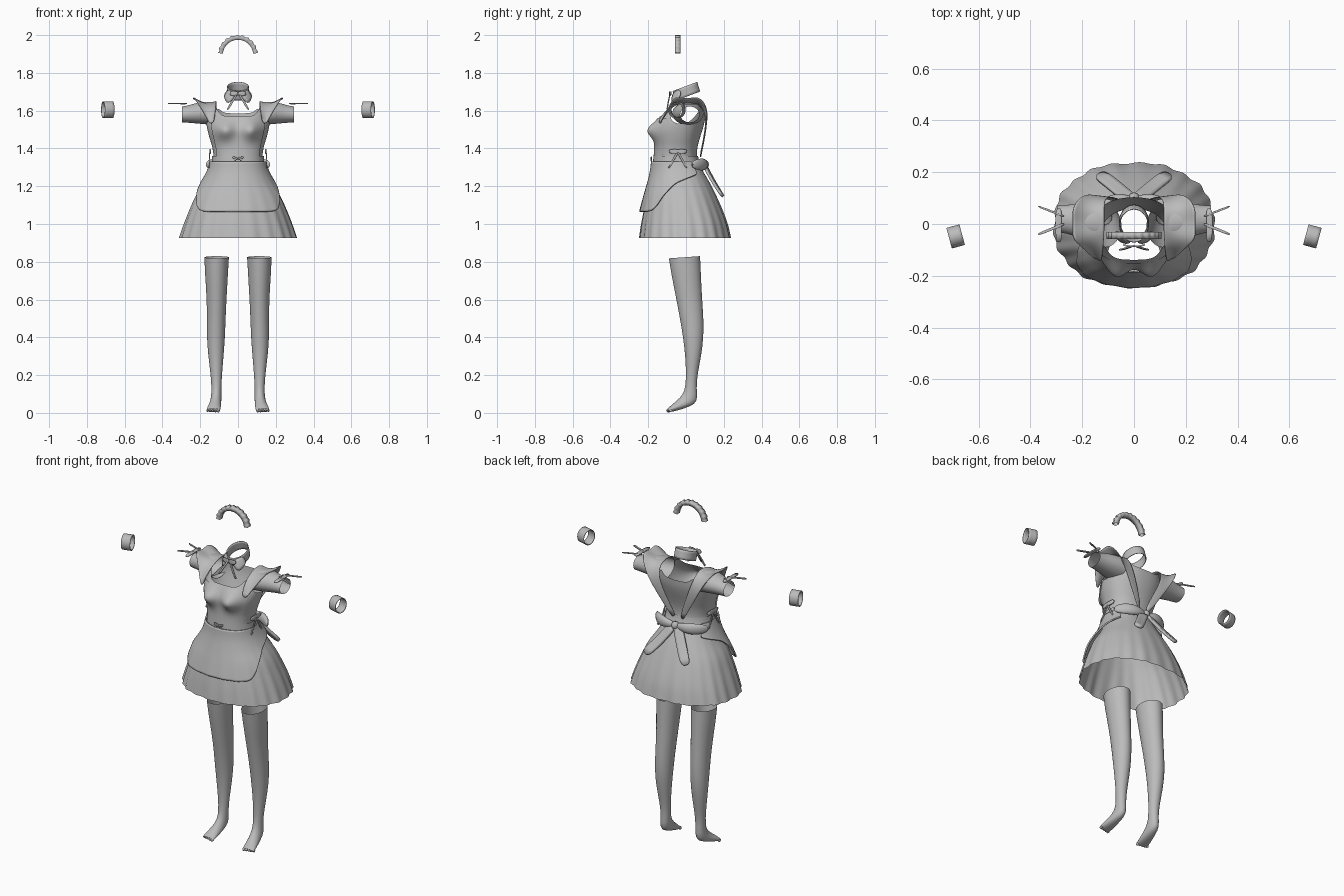
import bpy, math
from mathutils import Vector as V

if "Cube" in bpy.data.objects:
    bpy.data.objects.remove(bpy.data.objects["Cube"])

grey = bpy.data.materials.new("plain_grey")
grey.diffuse_color = (0.5, 0.5, 0.5, 1)
grey.use_nodes = True
grey.node_tree.nodes["Principled BSDF"].inputs["Base Color"].default_value = grey.diffuse_color


def sheet(name, rows, closed=False, mirror=False, sub=1, thick=0):
    """Grid surface through rows of points; closed joins each row into a ring."""
    n = len(rows[0])
    faces = []
    for i in range(len(rows) - 1):
        for j in range(n if closed else n - 1):
            k = (j + 1) % n
            faces.append((i * n + j, i * n + k, (i + 1) * n + k, (i + 1) * n + j))
    me = bpy.data.meshes.new(name)
    me.from_pydata([tuple(p) for r in rows for p in r], [], faces)
    me.materials.append(grey)
    ob = bpy.data.objects.new(name, me)
    bpy.context.collection.objects.link(ob)
    for p in me.polygons:
        p.use_smooth = True
    if sub:
        ob.modifiers.new("smooth", 'SUBSURF').levels = sub
        ob.modifiers["smooth"].render_levels = sub
    if thick:
        m = ob.modifiers.new("thickness", 'SOLIDIFY')
        m.thickness, m.offset = thick, 0
    if mirror:
        ob.modifiers.new("mirror", 'MIRROR').merge_threshold = 0.0001
    return ob


def ring(c, a, b, n=16):
    """Ellipse around c with half-axis vectors a and b."""
    c, a, b = V(c), V(a), V(b)
    return [c + a * math.cos(t) + b * math.sin(t)
            for t in (2 * math.pi * i / n for i in range(n))]


def ribbon(name, path, width, mirror=True, thick=0.006, sub=1):
    """Flat band: path of centre points, width is the half-width vector."""
    w = V(width)
    return sheet(name, [[V(p) - w, V(p), V(p) + w] for p in path], False, mirror, sub, thick)


def lookup(table, x, smooth=True):
    """Interpolate the columns of a table at x."""
    x = min(max(x, table[0][0]), table[-1][0])
    i = next(i for i in range(len(table) - 1) if x <= table[i + 1][0])
    a, b = table[i], table[i + 1]
    p, q = table[max(i - 1, 0)], table[min(i + 2, len(table) - 1)]
    h = b[0] - a[0]
    t = (x - a[0]) / h
    out = []
    for k in range(1, len(a)):
        if not smooth:
            out.append(a[k] + (b[k] - a[k]) * t)
            continue
        m0 = (b[k] - p[k]) / (b[0] - p[0]) * h
        m1 = (q[k] - a[k]) / (q[0] - a[0]) * h
        out.append((2*t**3 - 3*t*t + 1) * a[k] + (t**3 - 2*t*t + t) * m0
                   + (3*t*t - 2*t**3) * b[k] + (t**3 - t*t) * m1)
    return out


# Dress silhouette: height, half width, front y, back y
BODY = [(.925, .31, -.245, .237), (1.0, .285, -.235, .22), (1.07, .258, -.222, .195),
        (1.15, .222, -.203, .16), (1.22, .175, -.185, .125), (1.28, .145, -.172, .09),
        (1.34, .13, -.167, .06), (1.4, .135, -.163, .06), (1.46, .152, -.163, .075),
        (1.5, .162, -.165, .088), (1.55, .168, -.148, .1), (1.62, .15, -.11, .105)]


def body(phi, z, off=0.0):
    """Point on the dress; phi = 0 faces front."""
    w, yf, yb = lookup(BODY, z)
    cy, ry = (yf + yb) / 2, (yb - yf) / 2
    s, c = math.sin(phi), math.cos(phi)
    s, c = (math.copysign(abs(v) ** 0.9, v) for v in (s, c))
    x, y = (w + off) * s, cy - (ry + off) * c
    if c > 0:  # bust
        y -= .046 * math.exp(-((abs(x) - .07) / .045) ** 2 - ((z - 1.495) / .045) ** 2)
    k = max(0, (1.27 - z) / .345)  # pleats deepen towards the hem
    f = 1 + k * (.014 * math.sin(22 * phi + 3 * z) + .008 * math.sin(9 * phi + 1))
    return V((x * f, cy + (y - cy) * f, z))


def lin(a, b, n):
    return [a + (b - a) * i / (n - 1) for i in range(n)]


# Skirt and bodice with armholes and low neckline
ANG = [2 * math.pi * i / 132 for i in range(132)]
sheet("skirt", [[body(p, z) for p in ANG] for z in lin(.925, 1.34, 18)], True, sub=0)
NECK = [(0, 1.57), (.5, 1.575), (.85, 1.61), (1.1, 1.56), (1.4, 1.535), (1.8, 1.535),
        (2.1, 1.57), (2.4, 1.61), (2.7, 1.59), (3.15, 1.585)]


def neck(p):
    return lookup(NECK, min(p, 2 * math.pi - p))[0]


sheet("bodice", [[body(p, 1.34 + (neck(p) - 1.34) * v) for p in ANG[::2]]
                 for v in lin(0, 1, 14)], True)
sheet("waistband", [[body(p, z, .007) for p in ANG[::2]] for z in (1.31, 1.335, 1.36)], True)

# Apron: skirt panel with curved hem, and bib
HEM = [(0, 1.065), (.75, 1.07), (.93, 1.1), (1.1, 1.15), (1.5, 1.22), (2.2, 1.265)]
PA = lin(-2.2, 2.2, 61)


def apron_row(v):
    out = []
    for p in PA:
        h = lookup(HEM, abs(p))[0]
        out.append(body(p, h + (1.33 - h) * v, .014 + .006 * (1 - v)))
    return out


sheet("apron_skirt", [apron_row(v) for v in lin(0, 1, 14)], sub=1, thick=.008)
sheet("apron_bib", [[body(p, z, .006) for p in lin(-.95, .95, 25)]
                    for z in lin(1.33, 1.56, 12)])

# Sleeves
SLEEVE = [(.125, .01, 1.585, .085, .062), (.17, .01, 1.588, .08, .062),
          (.22, .015, 1.587, .066, .056), (.26, .018, 1.582, .056, .047),
          (.297, .02, 1.58, .052, .043)]
sheet("sleeve", [ring((x, y, z), (0, ry, 0), (0, 0, rz)) for x, y, z, ry, rz in SLEEVE],
      True, True)

# Shoulder frills running over the shoulder and down the back: inner, outer edge
FRILL = [((.125, -.145, 1.55), (.16, -.13, 1.55)), ((.12, -.1, 1.61), (.2, -.09, 1.62)),
         ((.115, -.04, 1.64), (.24, -.06, 1.682)), ((.115, .0, 1.65), (.235, .005, 1.655)),
         ((.115, .05, 1.65), (.24, .065, 1.682)), ((.115, .1, 1.61), (.2, .115, 1.62)),
         ((.085, .108, 1.52), (.15, .112, 1.53)), ((.015, .075, 1.37), (.05, .08, 1.37))]
sheet("shoulder_frill", [[V(a).lerp(V(b), t) + V((0, 0, -.02 * math.sin(math.pi * t)))
                          for t in (0, .33, .67, 1)] for a, b in FRILL], False, True, 2, .004)

# Sleeve ribbons
ribbon("sleeve_ribbon_band", [(.29, -.07, 1.635), (.292, 0, 1.637), (.29, .06, 1.635)], (.012, 0, 0))
for nm, y0, y1 in (("front", .0, -.04), ("back", .03, .068)):
    ribbon("sleeve_ribbon_tail_" + nm, [(.27, y0, 1.637), (.32, (y0 + y1) / 2, 1.637),
                                        (.37, y1, 1.637)], (.002, .005, 0))

# Back bow with puffed loops, knot and tails
LOOP = [(.005, .095, .012, .01), (.04, .1, .024, .018), (.09, .095, .034, .022),
        (.14, .065, .032, .022), (.165, .04, .02, .014), (.17, .035, .004, .003)]
sheet("back_bow_loop", [ring((x, y, 1.315), (0, ry, 0), (0, 0, rz), 12)
                        for x, y, rz, ry in LOOP], True, True)
sheet("back_bow_knot", [ring((0, .1, z), (r, 0, 0), (0, r, 0), 10)
                        for z, r in ((1.29, .004), (1.3, .02), (1.315, .024), (1.33, .02), (1.34, .004))], True)
ribbon("back_bow_tail", [(.012, .098, 1.315), (.05, .125, 1.26), (.09, .16, 1.2),
                         (.135, .192, 1.15)], (.021, -.012, .012), thick=.014)

# Small side bows and front bow
ribbon("side_bow", [(.146, -.09, 1.385), (.15, -.042, 1.383), (.146, .006, 1.385)], (0, 0, .012))
for nm, y in (("front", -.092), ("back", .004)):
    ribbon("side_bow_tail_" + nm, [(.15, -.043, 1.38), (.152, (y - .043) / 2, 1.34),
                                   (.152, y, 1.295)], (0, .006, 0), thick=.004)
ribbon("front_bow", [(0, -.184, 1.346), (.015, -.184, 1.35), (.028, -.182, 1.352)], (0, 0, .006))
ribbon("front_bow_tail", [(0, -.184, 1.345), (.014, -.184, 1.337), (.025, -.183, 1.33)], (0, 0, .002))

# Collar band, wings, and neck bow
sheet("collar_band", [ring(((0, y, z)), (.056, 0, 0), (0, .064, .024), 24)
                      for y, z in ((.01, 1.677), (.002, 1.703), (-.006, 1.728))], True, thick=.004)
sheet("collar_wing", [[(.008, -.07, 1.685), (.03, -.078, 1.66), (.05, -.07, 1.635)],
                      [(.03, -.064, 1.7), (.05, -.066, 1.675), (.067, -.058, 1.65)],
                      [(.052, -.03, 1.715), (.064, -.03, 1.697), (.076, -.025, 1.68)]],
      False, True, 1, .004)
ribbon("neck_bow", [(0, -.085, 1.69), (.02, -.087, 1.69), (.042, -.08, 1.692)], (0, 0, .012))
ribbon("neck_bow_tail", [(.008, -.085, 1.685), (.032, -.095, 1.645), (.056, -.1, 1.605)], (.005, 0, .002))

# Wrist cuffs
axis, side = V((.97, -.26, 0)), V((.26, .97, 0))
sheet("wrist_cuff", [ring(V((.689, -.048, 1.605)) + axis * d, side * .039, (0, 0, .043), 20)
                     for d in (-.026, 0, .026)], True, True, thick=.005)

# Headband with ruffled outer edge
rows = []
for i in range(41):
    t = math.pi * (.03 + .94 * i / 40)
    ro = .104 + .003 * math.sin(i * 1.6)
    rows.append([(r * math.cos(t), y, 1.895 + r * math.sin(t))
                 for r, y in ((.08, -.058), (ro, -.058), (ro, -.03), (.08, -.03))])
sheet("headband", rows, True, sub=0)

# Stockings: centre x, half width, front (y, z), back (y, z)
LEG = [(.113, .066, -.092, .818, .076, .83), (.114, .062, -.08, .74, .08, .74),
       (.113, .054, -.056, .62, .085, .62), (.115, .05, -.033, .5, .094, .5),
       (.117, .049, -.016, .4, .094, .4), (.117, .041, -.004, .3, .081, .3),
       (.115, .031, .0, .21, .062, .21), (.114, .026, -.003, .14, .054, .13),
       (.115, .028, -.016, .098, .066, .058), (.12, .031, -.048, .065, .02, .033),
       (.128, .037, -.078, .042, -.05, .01), (.131, .036, -.097, .022, -.088, .004)]
sheet("stocking", [ring((x, (yf + yb) / 2, (zf + zb) / 2), (r, 0, 0),
                        (0, (yb - yf) / 2, (zb - zf) / 2), 18)
                   for x, r, yf, zf, yb, zb in LEG], True, True)

# Toes
for i in range(5):
    x, y, r = .104 + .0145 * i, -.093 + .003 * i, .0095 - .0006 * i
    sheet("toe_%d" % (i + 1), [ring((x, y + r * 1.3 * math.cos(a), .0115), (r * math.sin(a) + .0001, 0, 0),
                                    (0, 0, r * 1.2 * math.sin(a)), 8)
                               for a in lin(0, math.pi, 5)], True, True)
